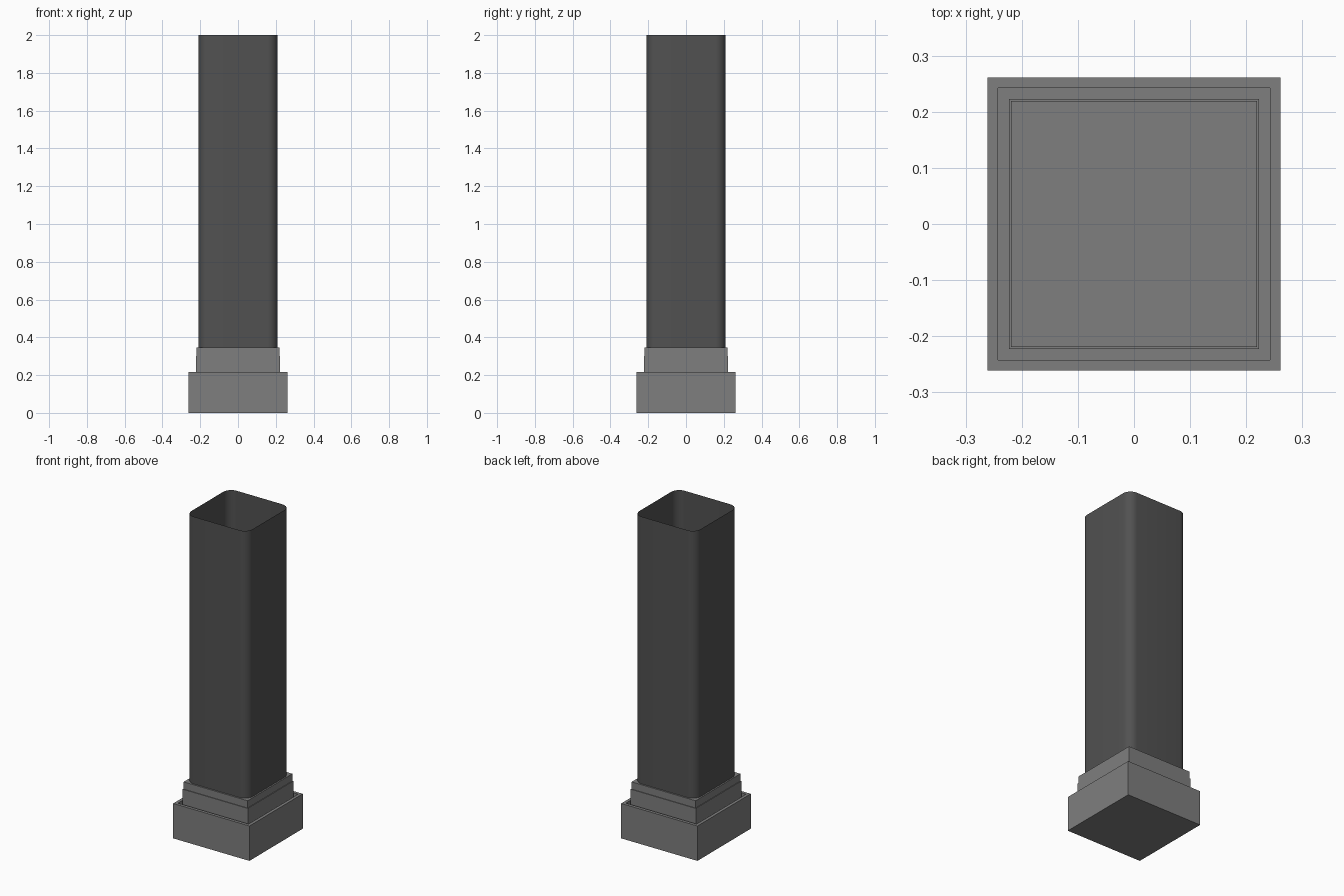
import bpy, bmesh, math

if "Cube" in bpy.data.objects:
    bpy.data.objects.remove(bpy.data.objects["Cube"], do_unlink=True)


def material(name, value):
    m = bpy.data.materials.new(name)
    m.use_nodes = True
    colour = (value, value, value, 1)
    m.diffuse_color = colour
    m.node_tree.nodes["Principled BSDF"].inputs["Base Color"].default_value = colour
    return m


def square(half, radius=0, steps=8):
    """Outline of a square, with optional rounded corners."""
    if not radius:
        return [(half, half), (-half, half), (-half, -half), (half, -half)]
    points = []
    for corner, (sx, sy) in enumerate(square(1)):
        for i in range(steps + 1):
            a = math.pi / 2 * (corner + i / steps)
            points.append((sx * (half - radius) + radius * math.cos(a),
                           sy * (half - radius) + radius * math.sin(a)))
    return points


def stack(name, mat, sections, radius=0, capped=True):
    """Join square sections, given as (half width, height), into one skin."""
    bm = bmesh.new()
    rings = [[bm.verts.new((x, y, z)) for x, y in square(half, radius)]
             for half, z in sections]
    for a, b in zip(rings, rings[1:]):
        n = len(a)
        for i in range(n):
            j = (i + 1) % n
            bm.faces.new((a[i], a[j], b[j], b[i]))
    if capped:
        bm.faces.new(rings[0][::-1])
        bm.faces.new(rings[-1])
    mesh = bpy.data.meshes.new(name)
    bm.to_mesh(mesh)
    bm.free()
    mesh.materials.append(mat)
    obj = bpy.data.objects.new(name, mesh)
    bpy.context.collection.objects.link(obj)
    return obj


light_grey = material("light grey", 0.21)
dark_grey = material("dark grey", 0.083)

# Stepped base: plinth with a grooved rim around a two-tier collar
stack("base", light_grey, [
    (0.261, 0), (0.261, 0.216), (0.242, 0.216), (0.242, 0.186),
    (0.223, 0.186), (0.223, 0.3), (0.219, 0.3), (0.219, 0.345)])

# Open thin-walled tube with rounded corners
tube = stack("tube", dark_grey, [(0.21, 0.345), (0.21, 2)], radius=0.054, capped=False)
bpy.context.view_layer.objects.active = tube
tube.select_set(True)
bpy.ops.object.shade_smooth_by_angle()
